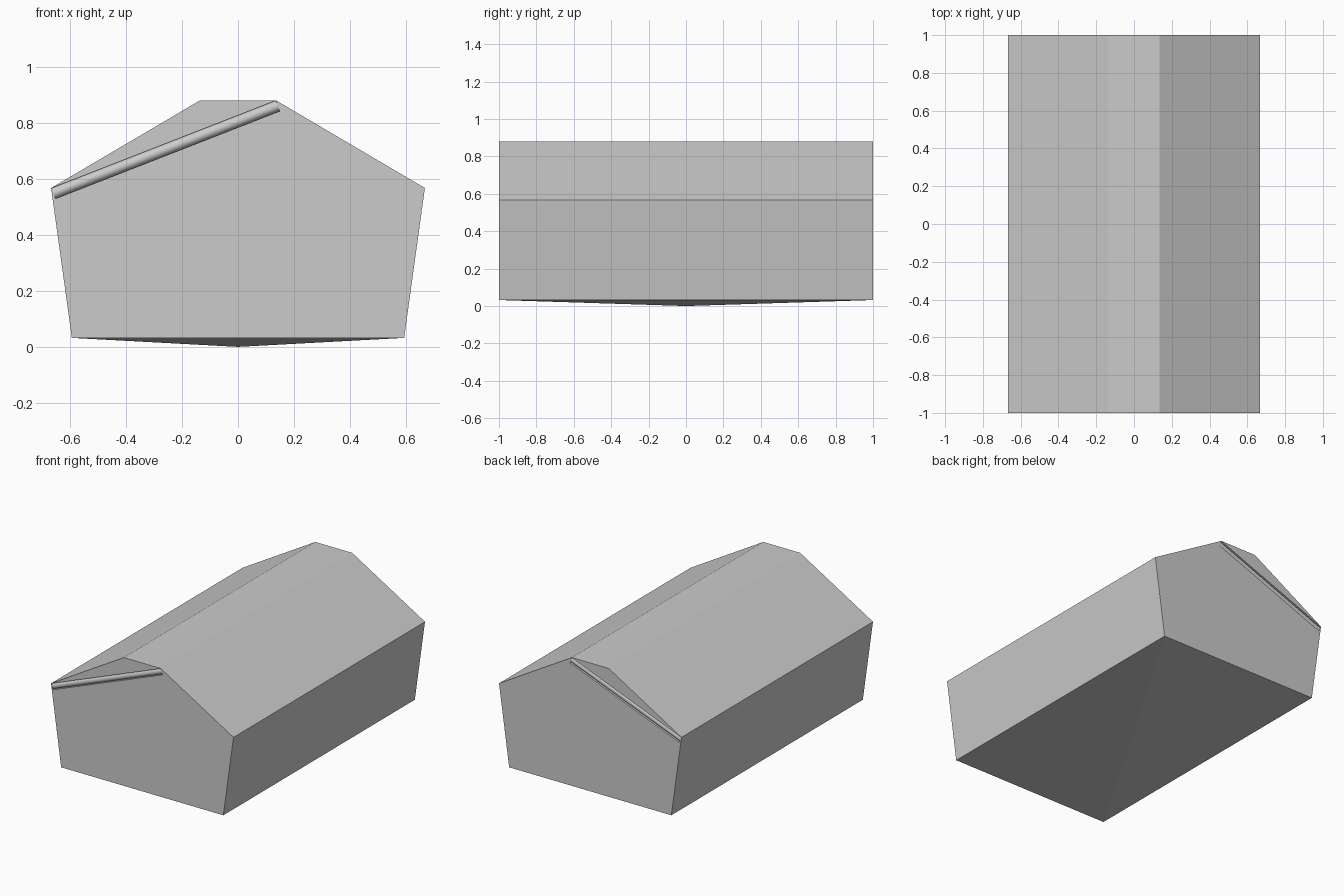
import bpy, bmesh, math
from mathutils import Matrix, Vector

if "Cube" in bpy.data.objects:
    bpy.data.objects.remove(bpy.data.objects["Cube"])

grey = bpy.data.materials.new("light grey")
grey.diffuse_color = (0.6, 0.6, 0.6, 1)
grey.use_nodes = True
grey.node_tree.nodes["Principled BSDF"].inputs["Base Color"].default_value = grey.diffuse_color


def make_object(name, bm):
    bmesh.ops.recalc_face_normals(bm, faces=bm.faces)
    mesh = bpy.data.meshes.new(name)
    bm.to_mesh(mesh)
    bm.free()
    mesh.materials.append(grey)
    ob = bpy.data.objects.new(name, mesh)
    bpy.context.collection.objects.link(ob)
    return ob


# Barn-shaped body: six-sided profile extruded along y
EAVE, RIDGE = Vector((-0.667, 0, 0.567)), Vector((0.135, 0, 0.88))
profile = [(-0.593, 0.032), (0.593, 0.032), (0.667, 0.567),
           (0.135, 0.88), (-0.135, 0.88), (-0.667, 0.567)]
bm = bmesh.new()
front = [bm.verts.new((x, -1, z)) for x, z in profile]
back = [bm.verts.new((x, 1, z)) for x, z in profile]
bm.faces.new(front)
bm.faces.new(back)
for i in range(1, 6):
    j = (i + 1) % 6
    bm.faces.new((front[i], front[j], back[j], back[i]))

# Shallow pyramid underside
tip = bm.verts.new((0, 0, 0))
rim = [front[0], front[1], back[1], back[0]]
for a, b in zip(rim, rim[1:] + rim[:1]):
    bm.faces.new((a, b, tip))
body = make_object("body", bm)

# Slanted slot with a recessed round bar, on both gable ends
RADIUS = 0.02
along = (RIDGE - EAVE).normalized()
down = Vector((along.z, 0, -along.x))
length = (RIDGE - EAVE).length
middle = (EAVE + RIDGE) / 2 + down * (RADIUS + 0.001)
axes = Matrix((down, Vector((0, 1, 0)), along)).transposed().to_4x4()

for side, label in ((-1, "front"), (1, "back")):
    bm = bmesh.new()
    bmesh.ops.create_cube(bm, size=1)
    bmesh.ops.scale(bm, verts=bm.verts, vec=(2 * RADIUS, 0.06, length - 0.002))
    bm.transform(Matrix.Translation(middle + Vector((0, side, 0))) @ axes)
    cutter = make_object(label + "_slot_cutter", bm)
    cutter.hide_render = True
    cutter.hide_viewport = True
    cut = body.modifiers.new(label + "_slot", 'BOOLEAN')
    cut.operation = 'DIFFERENCE'
    cut.solver = 'EXACT'
    cut.object = cutter

    bm = bmesh.new()
    bmesh.ops.create_cone(bm, cap_ends=True, segments=32, radius1=RADIUS,
                          radius2=RADIUS, depth=length)
    bm.transform(Matrix.Translation(middle + Vector((0, side * (1 - RADIUS), 0))) @ axes)
    bar = make_object(label + "_gable_bar", bm)
    bpy.ops.object.select_all(action='DESELECT')
    bar.select_set(True)
    bpy.context.view_layer.objects.active = bar
    bpy.ops.object.shade_smooth_by_angle(angle=math.radians(40))
